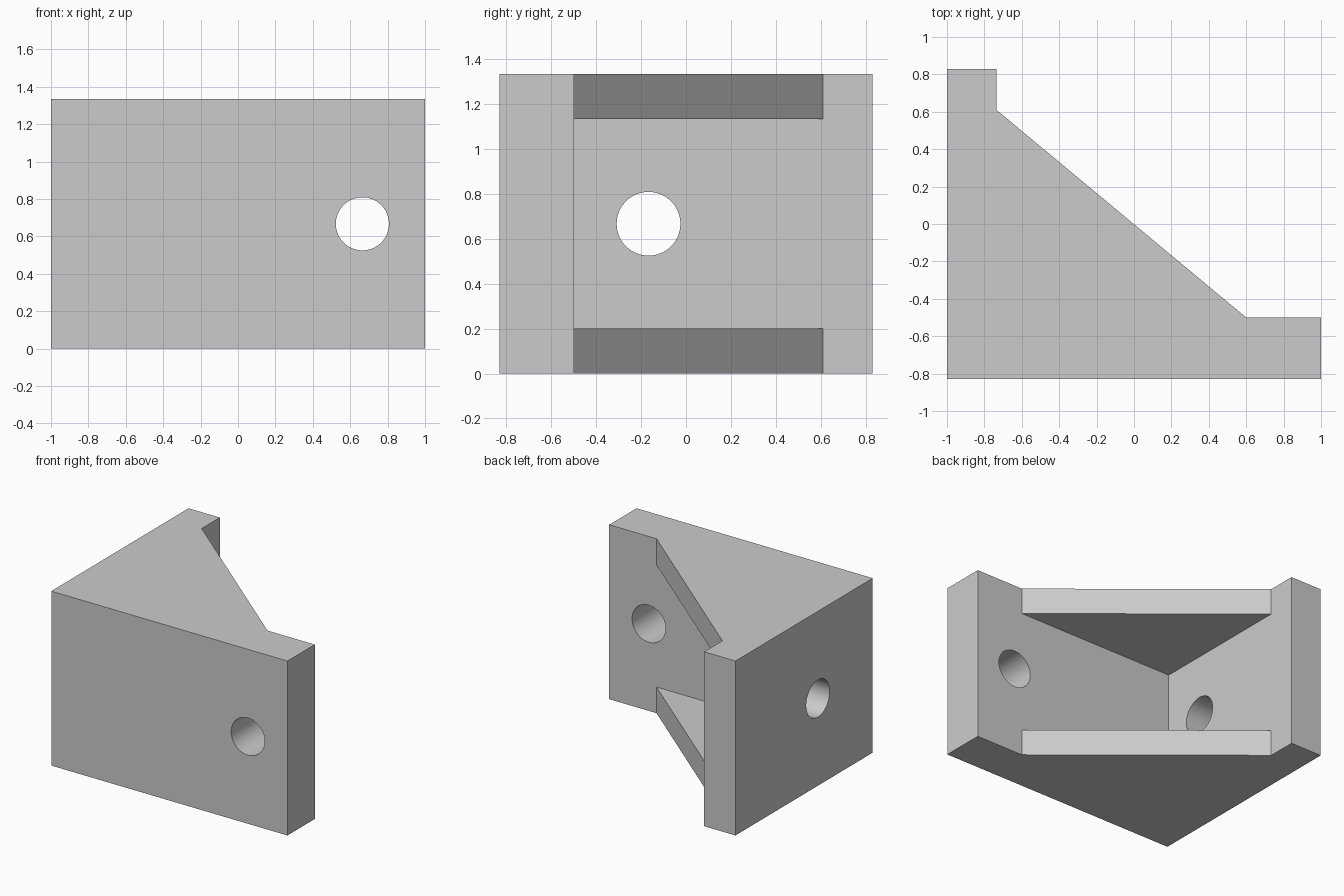
import bpy
import bmesh
from math import radians
from mathutils import Matrix

cube = bpy.data.objects.get("Cube")
if cube:
    bpy.data.objects.remove(cube, do_unlink=True)

# Overall sizes
X, Y, H = 1.0, 0.83, 1.335
SIDE_IN, FRONT_IN = -0.735, -0.5      # inner faces of the two walls
RIB_X, RIB_Y, RIB = 0.6, 0.61, 0.2    # ends and thickness of the ribs
HOLE_R, HOLE_Z = 0.142, H / 2

grey = bpy.data.materials.new("grey")
grey.use_nodes = True
colour = (0.6, 0.6, 0.6, 1)
grey.diffuse_color = colour
grey.node_tree.nodes["Principled BSDF"].inputs["Base Color"].default_value = colour


def add_object(name, bm):
    bmesh.ops.recalc_face_normals(bm, faces=bm.faces)
    mesh = bpy.data.meshes.new(name)
    bm.to_mesh(mesh)
    bm.free()
    mesh.materials.append(grey)
    obj = bpy.data.objects.new(name, mesh)
    bpy.context.collection.objects.link(obj)
    return obj


def prism(name, outline, z0, z1):
    bm = bmesh.new()
    face = bm.faces.new([bm.verts.new((x, y, z0)) for x, y in outline])
    top = bmesh.ops.extrude_face_region(bm, geom=[face])["geom"]
    verts = [v for v in top if isinstance(v, bmesh.types.BMVert)]
    bmesh.ops.translate(bm, verts=verts, vec=(0, 0, z1 - z0))
    return add_object(name, bm)


def drill(name, location, axis):
    bm = bmesh.new()
    matrix = Matrix.Translation(location) @ Matrix.Rotation(radians(90), 4, axis)
    bmesh.ops.create_cone(bm, cap_ends=True, segments=64, radius1=HOLE_R,
                          radius2=HOLE_R, depth=0.8, matrix=matrix)
    return add_object(name, bm)


# Solid corner bracket with a slanted back
bracket = prism("corner_bracket", [
    (-X, -Y), (X, -Y), (X, FRONT_IN), (RIB_X, FRONT_IN),
    (SIDE_IN, RIB_Y), (SIDE_IN, Y), (-X, Y)], 0, H)

# Pocket between the ribs, and one bolt hole through each wall
cutters = [
    prism("pocket_cutter", [(SIDE_IN, FRONT_IN), (X + 0.1, FRONT_IN),
                            (X + 0.1, Y + 0.1), (SIDE_IN, Y + 0.1)], RIB, H - RIB),
    drill("front_hole_cutter", (0.665, -Y, HOLE_Z), 'X'),
    drill("side_hole_cutter", (-X, -0.167, HOLE_Z), 'Y'),
]
for cutter in cutters:
    cutter.hide_render = True
    mod = bracket.modifiers.new(cutter.name, 'BOOLEAN')
    mod.operation = 'DIFFERENCE'
    mod.solver = 'EXACT'
    mod.object = cutter

# Apply the cuts and drop the cutters
bpy.ops.object.select_all(action='DESELECT')
bracket.select_set(True)
bpy.context.view_layer.objects.active = bracket
for mod in list(bracket.modifiers):
    bpy.ops.object.modifier_apply(modifier=mod.name)
for cutter in cutters:
    bpy.data.objects.remove(cutter, do_unlink=True)

# Smooth hole walls, sharp edges elsewhere
bpy.ops.object.shade_smooth_by_angle(angle=radians(30))
